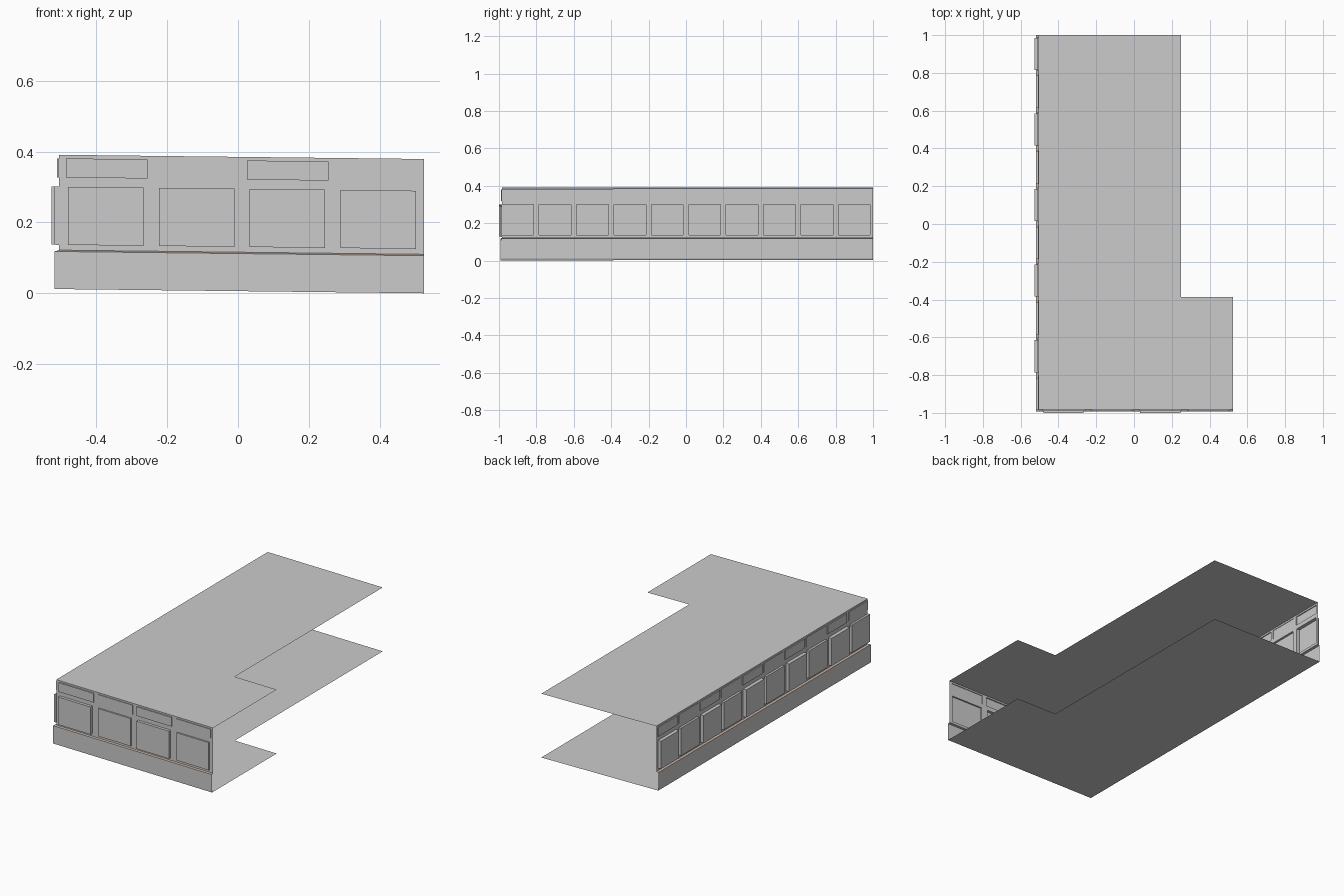
import bpy, bmesh

if "Cube" in bpy.data.objects:
    bpy.data.objects.remove(bpy.data.objects["Cube"])

def material(name, rgb):
    m = bpy.data.materials.new(name)
    m.diffuse_color = (*rgb, 1)
    m.use_nodes = True
    m.node_tree.nodes["Principled BSDF"].inputs["Base Color"].default_value = m.diffuse_color
    return m

GREY = material("light grey", (0.6, 0.6, 0.6))
BROWN = material("pale brown", (0.55, 0.42, 0.35))

# Main plan: wall planes, base planes and far edges
WX, WY = -0.505, -0.983       # wall faces
BX, BY = -0.518, -0.993       # base faces, slightly proud
RX, BACK = 0.525, 1.0
LEDGE_OUT, LEDGE_IN, TOP = 0.106, 0.110, 0.379


def tilt(p):
    # The whole building leans slightly down toward +x
    x, y, z = p
    return (x, y, z + 0.006 - 0.0115 * x)


def make(name, faces, mat=GREY):
    bm = bmesh.new()
    for f in faces:
        bm.faces.new([bm.verts.new(tilt(p)) for p in f])
    bmesh.ops.remove_doubles(bm, verts=bm.verts, dist=1e-5)
    me = bpy.data.meshes.new(name)
    bm.to_mesh(me)
    bm.free()
    me.materials.append(mat)
    ob = bpy.data.objects.new(name, me)
    bpy.context.collection.objects.link(ob)
    return ob


def front(u, z, d):
    return (u, WY - d, z)


def left(u, z, d):
    return (WX - d, -u, z)    # u runs from back to front


def panelled_wall(name, pos, u0, u1, rows):
    """rows: (z0, z1, [(start, end, depth), ...]); panels are pushed outward."""
    faces = []

    def quad(a, b, z0, z1, d=0):
        faces.append([pos(a, z0, d), pos(b, z0, d), pos(b, z1, d), pos(a, z1, d)])

    for z0, z1, panels in rows:
        u = u0
        for a, b, d in panels:
            quad(u, a, z0, z1)
            quad(a, b, z0, z1, d)
            ring = [(a, z0), (b, z0), (b, z1), (a, z1)]
            for (p, q), (r, s) in zip(ring, ring[1:] + ring[:1]):
                faces.append([pos(p, q, 0), pos(r, s, 0), pos(r, s, d), pos(p, q, d)])
            u = b
        quad(u, u1, z0, z1)
    make(name, faces)


def rows(big, small):
    return [(LEDGE_IN, 0.125, []), (0.125, 0.289, big), (0.289, 0.315, []),
            (0.315, 0.369, small), (0.369, TOP, [])]


# Front wall: four bays, alternating panel depth
big = [(-0.48 + 0.2565 * i, -0.267 + 0.2565 * i, (0.017, 0.009)[i % 2]) for i in range(4)]
small = [(-0.485 + 0.2555 * i, -0.256 + 0.2555 * i, (0.007, 0.004)[i % 2]) for i in range(4)]
panelled_wall("front_wall", front, WX, RX, rows(big, small))

# Left wall: ten bays
big = [(-0.985 + 0.2 * i, -0.815 + 0.2 * i, (0.021, 0.013)[i % 2]) for i in range(10)]
small = [(-0.99 + 0.199 * i, -0.81 + 0.199 * i, (0.006, 0.003)[i % 2]) for i in range(10)]
panelled_wall("left_wall", left, -BACK, -WY, rows(big, small))

# Plain base course
make("base", [
    [(BX, BY, 0), (RX, BY, 0), (RX, BY, LEDGE_OUT), (BX, BY, LEDGE_OUT)],
    [(BX, BACK, 0), (BX, BY, 0), (BX, BY, LEDGE_OUT), (BX, BACK, LEDGE_OUT)]])

# Narrow ledge between base and wall
make("ledge", [
    [(BX, BY, LEDGE_OUT), (RX, BY, LEDGE_OUT), (RX, WY, LEDGE_IN), (WX, WY, LEDGE_IN)],
    [(BX, BACK, LEDGE_OUT), (BX, BY, LEDGE_OUT), (WX, WY, LEDGE_IN), (WX, BACK, LEDGE_IN)]],
    BROWN)


# L-shaped roof and floor sheets
def plan(x, y, z):
    return [(p, q, z) for p, q in ((x, y), (RX, y), (RX, -0.387), (0.25, -0.387),
                                   (0.25, BACK), (x, BACK))]


make("roof", [plan(WX, WY, TOP)])
make("floor", [plan(BX, BY, 0)[::-1]])
